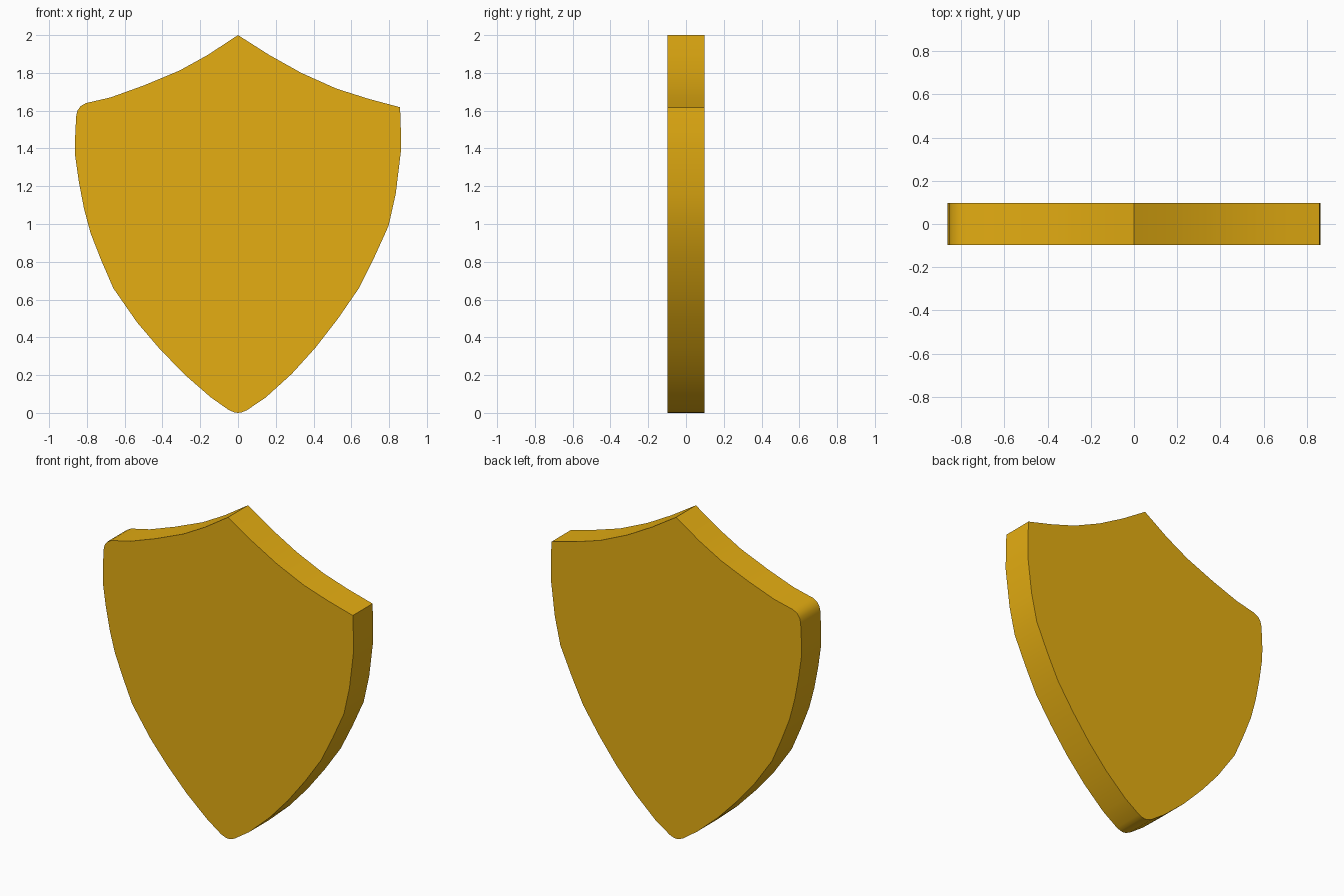
import bpy, bmesh, math

if "Cube" in bpy.data.objects:
    bpy.data.objects.remove(bpy.data.objects["Cube"])

HALF_DEPTH = 0.097

# Outline seen from the front (x, z): right half from apex to tip, then left half back up
right_side = [(0, 2), (0.165, 1.895), (0.335, 1.80), (0.52, 1.717), (0.69, 1.663),
              (0.858, 1.618), (0.862, 1.50), (0.863, 1.39), (0.835, 1.16), (0.797, 0.99),
              (0.72, 0.82), (0.64, 0.66), (0.53, 0.50), (0.41, 0.345), (0.285, 0.207),
              (0.145, 0.08), (0.045, 0.013), (0.02, 0.003)]
left_side = [(0, 0), (-0.02, 0.003), (-0.05, 0.016), (-0.145, 0.083), (-0.285, 0.205),
             (-0.42, 0.345), (-0.535, 0.48), (-0.66, 0.66), (-0.725, 0.81), (-0.78, 0.95),
             (-0.815, 1.08), (-0.842, 1.22), (-0.862, 1.36), (-0.863, 1.44),
             (-0.857, 1.57), (-0.85, 1.60), (-0.833, 1.624), (-0.805, 1.64),
             (-0.675, 1.67), (-0.50, 1.733), (-0.31, 1.812), (-0.16, 1.895)]

# Shield plate: fill the outline and extrude it through the depth
bm = bmesh.new()
front = bm.faces.new([bm.verts.new((x, -HALF_DEPTH, z)) for x, z in right_side + left_side])
extruded = bmesh.ops.extrude_face_region(bm, geom=[front], use_keep_orig=True)
moved = [g for g in extruded["geom"] if isinstance(g, bmesh.types.BMVert)]
bmesh.ops.translate(bm, verts=moved, vec=(0, 2 * HALF_DEPTH, 0))
bmesh.ops.recalc_face_normals(bm, faces=bm.faces[:])
mesh = bpy.data.meshes.new("shield")
bm.to_mesh(mesh)
bm.free()
shield = bpy.data.objects.new("shield", mesh)
bpy.context.collection.objects.link(shield)

# Golden yellow
gold = bpy.data.materials.new("gold")
gold.diffuse_color = (0.78, 0.42, 0.006, 1)
gold.use_nodes = True
gold.node_tree.nodes["Principled BSDF"].inputs["Base Color"].default_value = gold.diffuse_color
mesh.materials.append(gold)

# Smooth rim with crisp corners
bpy.context.view_layer.objects.active = shield
shield.select_set(True)
bpy.ops.object.shade_smooth_by_angle(angle=math.radians(30))
